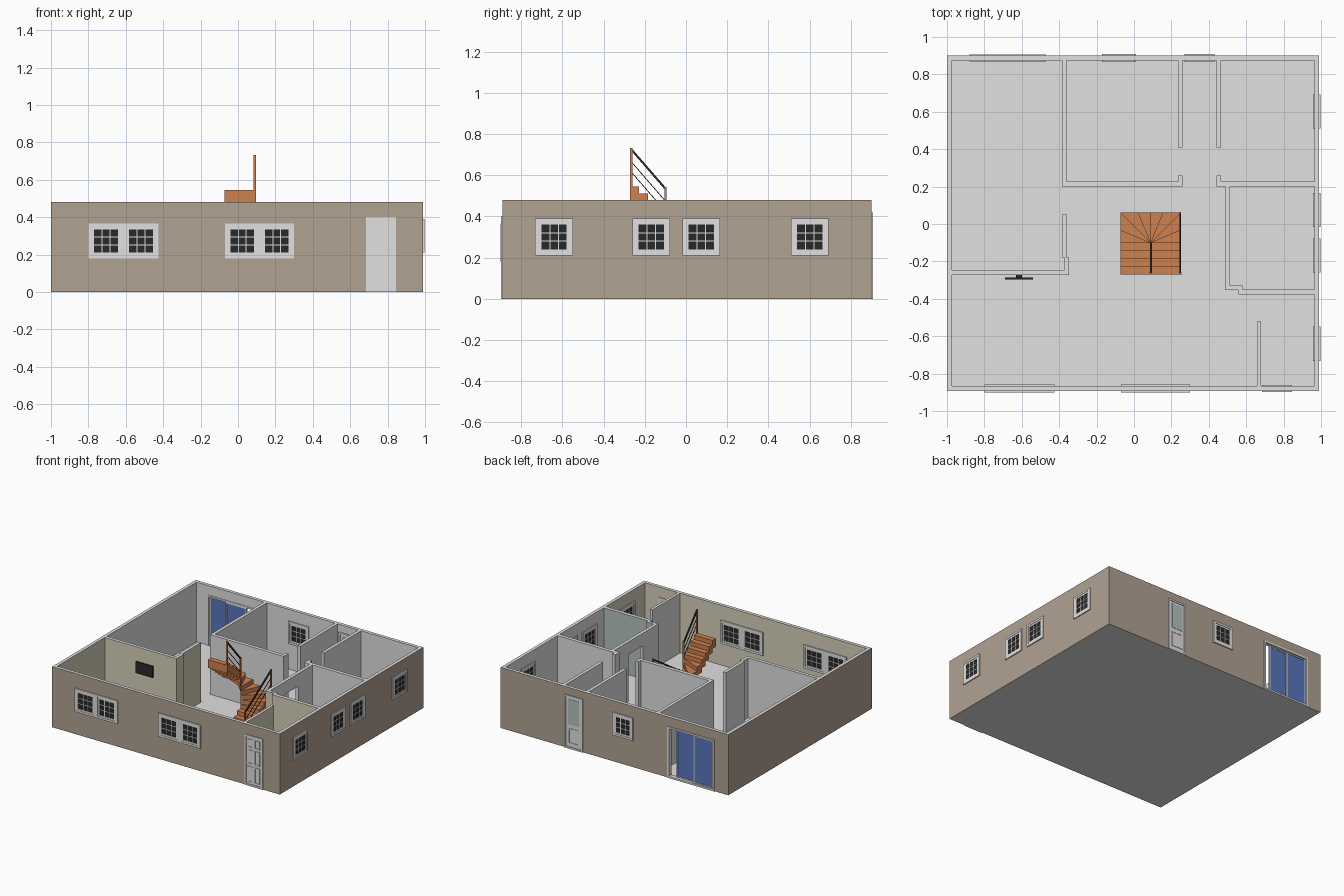
import bpy, bmesh, math
from mathutils import Vector, Matrix

if "Cube" in bpy.data.objects:
    bpy.data.objects.remove(bpy.data.objects["Cube"])

COLOURS = {
    "white": (.75, .75, .75), "brown": (.44, .36, .29), "beige": (.68, .63, .49),
    "teal": (.45, .54, .51), "black": (.022, .022, .024), "blue": (.10, .18, .52),
    "wood": (.62, .22, .08),
}
NAMES = list(COLOURS)
MATS = []
for n, c in COLOURS.items():
    m = bpy.data.materials.new(n)
    m.diffuse_color = (*c, 1)
    m.use_nodes = True
    m.node_tree.nodes["Principled BSDF"].inputs["Base Color"].default_value = m.diffuse_color
    MATS.append(m)


class Part:
    """Collects boxes and prisms into one named object."""
    def __init__(self, name):
        self.name, self.bm = name, bmesh.new()

    def prism(self, pts, z0, z1, mat="white"):
        lo = [self.bm.verts.new((x, y, z0)) for x, y in pts]
        hi = [self.bm.verts.new((x, y, z1)) for x, y in pts]
        n = len(pts)
        faces = [self.bm.faces.new(lo[::-1]), self.bm.faces.new(hi)]
        faces += [self.bm.faces.new((lo[i], lo[(i + 1) % n], hi[(i + 1) % n], hi[i])) for i in range(n)]
        for f in faces:
            f.material_index = NAMES.index(mat)

    def box(self, x0, x1, y0, y1, z0, z1, mat="white"):
        self.prism([(x0, y0), (x1, y0), (x1, y1), (x0, y1)], z0, z1, mat)

    def slab(self, axis, a0, a1, d0, d1, z0, z1, mat="white"):
        # a runs along the wall, d through it
        if axis == "x":
            self.box(a0, a1, d0, d1, z0, z1, mat)
        else:
            self.box(d0, d1, a0, a1, z0, z1, mat)

    def ring(self, axis, a0, a1, d0, d1, z0, z1, w, mat="white"):
        self.slab(axis, a0, a0 + w, d0, d1, z0, z1, mat)
        self.slab(axis, a1 - w, a1, d0, d1, z0, z1, mat)
        self.slab(axis, a0 + w, a1 - w, d0, d1, z0, z0 + w, mat)
        self.slab(axis, a0 + w, a1 - w, d0, d1, z1 - w, z1, mat)

    def beam(self, p, q, w, mat):
        p, q = Vector(p), Vector(q)
        rot = (q - p).to_track_quat("Z", "Y").to_matrix().to_4x4()
        m = Matrix.Translation((p + q) / 2) @ rot @ Matrix.Diagonal((w, w, (q - p).length, 1))
        for v in bmesh.ops.create_cube(self.bm, size=1, matrix=m)["verts"]:
            for f in v.link_faces:
                f.material_index = NAMES.index(mat)

    def done(self, rule=None):
        self.bm.normal_update()
        if rule:
            for f in self.bm.faces:
                f.material_index = NAMES.index(rule(f.calc_center_median(), f.normal))
        me = bpy.data.meshes.new(self.name)
        self.bm.to_mesh(me)
        self.bm.free()
        for m in MATS:
            me.materials.append(m)
        ob = bpy.data.objects.new(self.name, me)
        bpy.context.collection.objects.link(ob)


X0, X1, Y0, Y1, H, T = -1.0, .99, -.892, .9, .48, .026


def wall_colour(c, n):
    if abs(n.z) > .5:
        return "white"
    if c.x < X0 + .005 or c.x > X1 - .005 or c.y < Y0 + .005 or c.y > Y1 - .005:
        return "brown"
    if n.y < -.5:
        return "beige" if c.y < -.25 else "white"
    if n.y > .5:
        if c.y < -.8:
            return "beige"
        return "teal" if c.x > .48 and -.36 < c.y < -.3 else "white"
    if n.x > .5 and -.4 < c.x < -.3 and c.y < .06:
        return "beige"                       # short wall beside the front room
    if .65 < c.x < .67:
        return "white"
    return "beige" if c.y < -.38 else "white"


# floor
p = Part("floor")
p.box(X0 + .002, X1 - .002, Y0 + .002, Y1 - .002, 0, .008)
p.done()

# outer walls (split where the room colour changes, open at the patio door)
p = Part("outer_walls")
p.box(X0, X1, Y0, Y0 + T, 0, H)
for xa, xb, ys in ((X0, X0 + T, -.26), (X1 - T, X1, -.365)):
    p.box(xa, xb, Y0 + T, ys, 0, H)
    p.box(xa, xb, ys, Y1 - T, 0, H)
p.box(X0, -.88, Y1 - T, Y1, 0, H)
p.box(-.88, -.47, Y1 - T, Y1, .40, H)
p.box(-.47, X1, Y1 - T, Y1, 0, H)
p.done(wall_colour)

# inner walls
p = Part("inner_walls")
IX0, IX1, IY0, IY1 = X0 + T, X1 - T, Y0 + T, Y1 - T
for b in (
    (-.385, -.36, .20, IY1), (-.36, .235, .20, .228),
    (.235, .26, .20, .26), (.235, .26, .41, IY1),
    (.44, .465, .20, .26), (.44, .465, .41, IY1), (.465, IX1, .20, .228),
    (.487, .513, .02, .20), (.487, .513, -.352, -.16),
    (.513, .58, -.352, -.33), (.56, IX1, -.378, -.35),
    (.658, .68, IY0, -.52),
    (IX0, -.372, -.272, -.246), (-.385, -.36, -.18, .05), (-.372, -.347, -.272, -.18),
):
    p.box(*b, 0, H)
p.box(.487, .513, -.16, .02, .38, H)         # lintel over bathroom doorway
p.done(wall_colour)


def window(name, axis, a0, a1, d0, d1, z0, z1, count=1):
    """Cased window with one or more 3 x 3 sashes; d0..d1 is the wall."""
    p = Part(name)
    e = .008
    p.ring(axis, a0, a1, d0 - e, d1 + e, z0, z1, .016)
    w = (a1 - a0 - .03 - .03 * (count - 1)) / count
    for i in range(count):
        s0 = a0 + .015 + i * (w + .03)
        if i:
            p.slab(axis, s0 - .03, s0, d0 - e, d1 + e, z0 + .016, z1 - .016)
        s1, t0, t1 = s0 + w, z0 + .015, z1 - .015
        p.ring(axis, s0, s1, d0 - .005, d1 + .005, t0, t1, .015)
        g0, g1, h0, h1 = s0 + .015, s1 - .015, t0 + .015, t1 - .015
        p.slab(axis, g0, g1, d0 - .002, d1 + .002, h0, h1, "black")
        for k in (1, 2):
            a, z = g0 + (g1 - g0) * k / 3, h0 + (h1 - h0) * k / 3
            p.slab(axis, a - .0025, a + .0025, d0 - .004, d1 + .004, h0, h1)
            p.slab(axis, g0, g1, d0 - .004, d1 + .004, z - .0025, z + .0025)
    p.done()


for i, (a, b) in enumerate(((-.80, -.425), (-.07, .30))):
    window(f"front_window_{i + 1}", "x", a, b, Y0, Y0 + T, .18, .365, 2)
for i, a in enumerate((-.732, -.26, -.017, .51)):
    window(f"side_window_{i + 1}", "y", a, a + .183, X1 - T, X1, .21, .39)
window("back_window", "x", -.17, .01, Y1 - T, Y1, .21, .39)

# front door with raised panels
p = Part("front_door")
p.ring("x", .685, .845, Y0 - .006, Y0 + T + .006, .0, .40, .014)
p.box(.699, .831, Y0 - .001, Y0 + T + .001, .014, .386)
for xa in (.712, .772):
    for za, zb in ((.03, .155), (.175, .285), (.305, .37)):
        p.ring("x", xa, xa + .046, Y0 - .005, Y0 + T + .005, za, zb, .006)
p.done()

# back door: upper glass, lower panel
p = Part("back_door")
p.ring("x", .27, .43, Y1 - T - .008, Y1 + .008, 0, .42, .014)
p.box(.284, .416, Y1 - T - .002, Y1 + .002, .014, .406)
p.box(.303, .397, Y1 - T - .004, Y1 + .004, .19, .39, "teal")
p.ring("x", .303, .397, Y1 - T - .005, Y1 + .005, .04, .16, .008)
p.done()

# patio sliding door, partly open
p = Part("patio_door")
p.ring("x", -.88, -.47, Y1 - T - .004, Y1 + .006, 0, .405, .014)
for a, b, d in ((-.866, -.69, Y1 - .010), (-.72, -.535, Y1 - .022)):
    p.ring("x", a, b, d - .005, d + .005, .012, .392, .01)
    p.box(a + .01, b - .01, d - .002, d + .002, .022, .382, "blue")
p.done()

# wall television
p = Part("television")
p.box(-.69, -.54, -.297, -.285, .285, .375, "black")
p.box(-.63, -.60, -.285, -.272, .31, .35, "black")
p.done()

# U-shaped staircase: straight flight, eight winders, straight flight
p = Part("stair_steps")
CX, CY, R, YS = .09, -.10, .162, -.27
RISE, RUN = .545 / 16, (CY - YS) / 4


def ray(a):
    k = R / max(abs(math.cos(a)), abs(math.sin(a)))
    return CX + k * math.cos(a), CY + k * math.sin(a)


for i in range(16):
    z = RISE * (i + 1)
    zb = max(.008, z - .065)
    if i < 4:
        p.box(CX, CX + R, YS + i * RUN, YS + (i + 1) * RUN, zb, z, "wood")
    elif i < 12:
        a = math.pi / 8 * (i - 4)
        p.prism([(CX, CY), ray(a), ray(a + math.pi / 8)], zb, z, "wood")
    else:
        k = i - 12
        p.box(CX - R, CX, CY - (k + 1) * RUN, CY - k * RUN, zb, z, "wood")
p.done()

# banisters: wooden newel posts, black sloping rails
p = Part("stair_banisters")
for (x, ya, za, ba), (yb, zb, bb) in (
    ((.247, -.265, .21, .0), (.06, .42, .2)),
    ((.09, -.265, .725, .46), (-.10, .535, .33)),
):
    p.beam((x, ya, ba), (x, ya, za + .008), .012, "wood")
    p.beam((x, yb, bb), (x, yb, zb + .008), .010, "wood")
    p.beam((x, ya, za), (x, yb, zb), .010, "black")
    for drop in (.06, .11):
        p.beam((x, ya, za - drop), (x, yb, zb - drop), .004, "black")
p.done()
